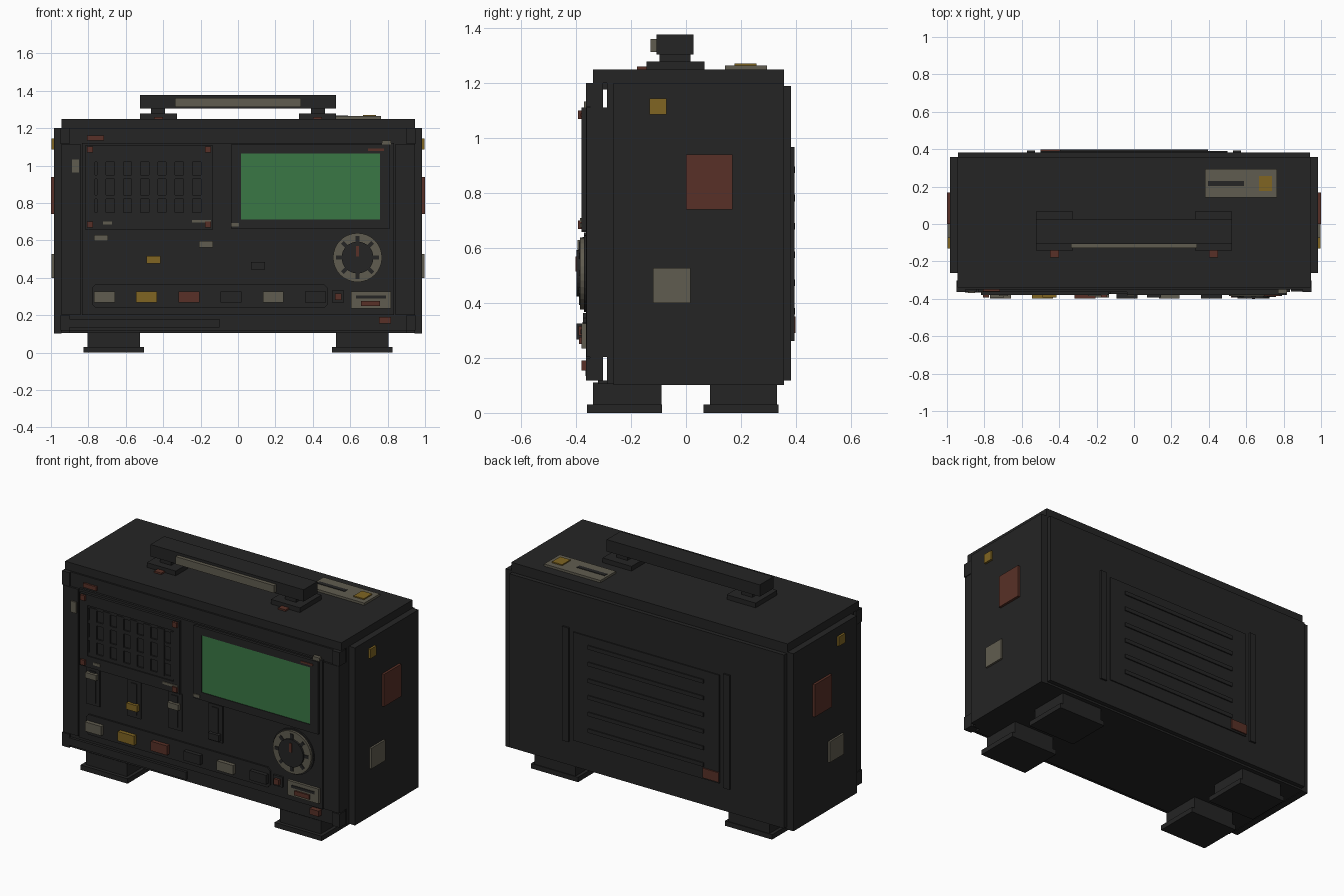
import bpy, bmesh, math

def material(name, rgb):
    m = bpy.data.materials.new(name)
    m.diffuse_color = (*rgb, 1)
    return m

DARK = material("charcoal", (0.018, 0.018, 0.018))
GREY = material("warm grey", (0.118, 0.108, 0.080))
YELLOW = material("ochre yellow", (0.215, 0.130, 0.016))
RED = material("rust red", (0.098, 0.030, 0.020))
GREEN = material("screen green", (0.042, 0.185, 0.060))

def finish(name, bm, mat):
    bmesh.ops.recalc_face_normals(bm, faces=bm.faces)
    me = bpy.data.meshes.new(name)
    bm.to_mesh(me)
    bm.free()
    me.materials.append(mat)
    ob = bpy.data.objects.new(name, me)
    bpy.context.collection.objects.link(ob)
    return ob

def prism(name, pts, y0, y1, mat=DARK):
    """Extrude an x-z outline between two depths."""
    bm = bmesh.new()
    a = [bm.verts.new((x, y0, z)) for x, z in pts]
    b = [bm.verts.new((x, y1, z)) for x, z in pts]
    bm.faces.new(a)
    bm.faces.new(b[::-1])
    n = len(pts)
    for i in range(n):
        j = (i + 1) % n
        bm.faces.new((a[i], a[j], b[j], b[i]))
    return finish(name, bm, mat)

def box(name, x, y, z, mat=DARK):
    return prism(name, [(x[0], z[0]), (x[1], z[0]), (x[1], z[1]), (x[0], z[1])], y[0], y[1], mat)

def pair(name, x, y, z, mat=DARK):
    """Box on the right side and its mirror on the left."""
    box(name, x, y, z, mat)
    box(name, (-x[1], -x[0]), y, z, mat)

def frame(name, x, z, xi, zi, y, mat=DARK):
    """Rectangular border made of four bars."""
    box(name + "_left", (x[0], xi[0]), y, z, mat)
    box(name + "_right", (xi[1], x[1]), y, z, mat)
    box(name + "_bottom", xi, y, (z[0], zi[0]), mat)
    box(name + "_top", xi, y, (zi[1], z[1]), mat)

def disc(name, cx, cz, r, y0, y1, mat, n=32):
    prism(name, [(cx + r * math.cos(2 * math.pi * i / n), cz + r * math.sin(2 * math.pi * i / n))
                 for i in range(n)], y0, y1, mat)

# Case
box("case_body", (-0.945, 0.945), (-0.288, 0.357), (0.105, 1.2))
box("top_cap", (-0.945, 0.945), (-0.339, 0.357), (1.2, 1.25))
box("top_lip", (-0.9, 0.9), (-0.32, -0.28), (1.177, 1.2))
pair("side_panel", (0.945, 0.985), (-0.263, 0.357), (0.102, 1.2))
box("back_plate", (-0.94, 0.94), (0.357, 0.383), (0.117, 1.19))
box("bottom_lip", (-0.9, 0.9), (-0.32, -0.28), (0.105, 0.117))

# Front fascia with rails and corner blocks
box("front_plate", (-0.945, 0.945), (-0.35, -0.303), (0.117, 1.2))
box("front_panel", (-0.834, 0.834), (-0.364, -0.35), (0.2, 1.12))
pair("front_rail", (0.84, 0.945), (-0.362, -0.263), (0.204, 1.112))
for z in ((1.115, 1.2), (0.117, 0.2)):
    pair("corner_block", (0.9, 0.95), (-0.364, -0.303), z)
box("lower_strip", (-0.904, -0.1), (-0.366, -0.35), (0.134, 0.18))

# Feet
for s in (-1, 1):
    for y, yb in (((-0.339, -0.09), (-0.361, -0.088)), ((0.087, 0.332), (0.063, 0.337))):
        box("foot_block", (s * 0.664 - 0.14, s * 0.664 + 0.14), y, (0.03, 0.11))
        box("foot_pad", (s * 0.664 - 0.161, s * 0.664 + 0.161), yb, (0, 0.03))

# Carry handle
box("handle_bar", (-0.524, 0.524), (-0.107, 0.027), (1.304, 1.377))
box("handle_grip", (-0.337, 0.337), (-0.129, -0.107), (1.314, 1.361), GREY)
pair("handle_post", (0.39, 0.465), (-0.096, 0.016), (1.278, 1.304))
pair("handle_base", (0.326, 0.524), (-0.143, 0.067), (1.25, 1.279))
pair("handle_tab", (0.4, 0.45), (-0.178, -0.143), (1.25, 1.26), RED)

# Top label plate
box("top_label", (0.38, 0.765), (0.142, 0.294), (1.25, 1.264), GREY)
box("top_label_slot", (0.396, 0.588), (0.203, 0.23), (1.264, 1.267))
box("top_label_button", (0.668, 0.738), (0.176, 0.257), (1.264, 1.271), YELLOW)

# Side tags
pair("side_tag_small", (0.985, 0.998), (-0.132, -0.071), (1.086, 1.144), YELLOW)
pair("side_tag_large", (0.985, 1.0), (0.0, 0.169), (0.74, 0.94), RED)
pair("side_tag_low", (0.985, 0.997), (-0.121, 0.017), (0.4, 0.528), GREY)

# Back vent
box("vent_panel", (-0.5, 0.5), (0.383, 0.39), (0.28, 0.95))
pair("vent_rail", (0.53, 0.572), (0.383, 0.394), (0.262, 0.968))
for i in range(6):
    z = 0.37 + i * 0.103
    box("vent_slat", (-0.395, 0.395), (0.39, 0.397), (z - 0.012, z + 0.012))
box("vent_tag", (-0.5, -0.39), (0.39, 0.398), (0.29, 0.35), RED)

# Speaker panel and grille
frame("speaker_frame", (-0.818, -0.134), (0.658, 1.107), (-0.765, -0.176), (0.727, 1.04), (-0.38, -0.364))
for i in range(7):
    x = -0.73 + i * 0.0925
    box("grille_bar", (x - 0.024, x + 0.024), (-0.377, -0.364), (0.74, 1.03))
for z in (0.738, 0.832, 0.938, 1.03):
    box("grille_crossbar", (-0.765, -0.176), (-0.373, -0.364), (z - 0.011, z + 0.011))
for x in (-0.791, -0.161):
    for z in (0.685, 1.085):
        box("speaker_screw", (x - 0.016, x + 0.016), (-0.393, -0.38), (z - 0.016, z + 0.016), RED)

# Screen
frame("screen_bezel", (-0.037, 0.813), (0.663, 1.112), (0.016, 0.76), (0.711, 1.064), (-0.38, -0.364))
box("screen", (0.016, 0.76), (-0.376, -0.364), (0.711, 1.064), GREEN)

# Small front tags: x range, z range, front depth, colour
for x, z, y, m in (
        ((0.77, 0.818), (1.112, 1.134), -0.372, GREY),
        ((0.695, 0.78), (1.079, 1.09), -0.384, RED),
        ((-0.037, 0.005), (0.674, 0.692), -0.385, GREY),
        ((-0.807, -0.717), (1.134, 1.16), -0.362, RED),
        ((-0.888, -0.85), (0.963, 1.032), -0.37, GREY),
        ((-0.722, -0.674), (0.684, 0.7), -0.385, GREY),
        ((-0.246, -0.144), (0.695, 0.71), -0.385, GREY),
        ((0.754, 0.818), (0.155, 0.19), -0.38, RED)):
    box("front_tag", x, (y, -0.349), z, m)

# Sliders
for x, z, h, m in ((-0.733, 0.613, 0.034, GREY), (-0.452, 0.497, 0.04, YELLOW),
                   (-0.171, 0.579, 0.036, GREY), (0.107, 0.463, 0.04, DARK)):
    box("slider_track", (x - 0.047, x + 0.047), (-0.372, -0.364), (0.428, 0.656))
    box("slider_slot", (x - 0.02, x + 0.02), (-0.377, -0.372), (0.445, 0.64))
    box("slider_knob", (x - 0.037, x + 0.037), (-0.394, -0.372), (z - h / 2, z + h / 2), m)

# Dial with tick marks and pointer
cx, cz = 0.639, 0.508
disc("dial_base", cx, cz, 0.14, -0.372, -0.364, DARK)
disc("dial_ring", cx, cz, 0.131, -0.386, -0.372, GREY)
disc("dial_knob", cx, cz, 0.085, -0.398, -0.386, DARK)
for i in range(8):
    a = i * math.pi / 4
    c, s = math.cos(a), math.sin(a)
    prism("dial_tick", [(cx + r * c - t * s, cz + r * s + t * c)
                        for r, t in ((0.08, -0.01), (0.115, -0.01), (0.115, 0.01), (0.08, 0.01))],
          -0.39, -0.385, DARK)
box("dial_pointer", (cx - 0.008, cx + 0.008), (-0.402, -0.398), (0.515, 0.57), RED)

# Button row on a chamfered panel
c = 0.018
x0, x1, z0, z1 = -0.78, 0.48, 0.24, 0.364
prism("button_panel", [(x0 + c, z0), (x1 - c, z0), (x1, z0 + c), (x1, z1 - c),
                       (x1 - c, z1), (x0 + c, z1), (x0, z1 - c), (x0, z0 + c)], -0.374, -0.364)
for i, m in enumerate((GREY, YELLOW, RED, DARK, GREY, DARK)):
    x = -0.714 + i * 0.2256
    box("push_button", (x - 0.056, x + 0.056), (-0.398, -0.374), (0.268, 0.326), m)

# Indicator and port plate
box("indicator_mount", (0.503, 0.567), (-0.376, -0.364), (0.267, 0.331))
box("indicator", (0.519, 0.553), (-0.392, -0.376), (0.282, 0.316), RED)
box("port_plate", (0.604, 0.818), (-0.38, -0.364), (0.235, 0.326), GREY)
box("port_slot", (0.631, 0.791), (-0.384, -0.38), (0.288, 0.304))
box("port_button", (0.658, 0.76), (-0.39, -0.38), (0.25, 0.277), RED)
